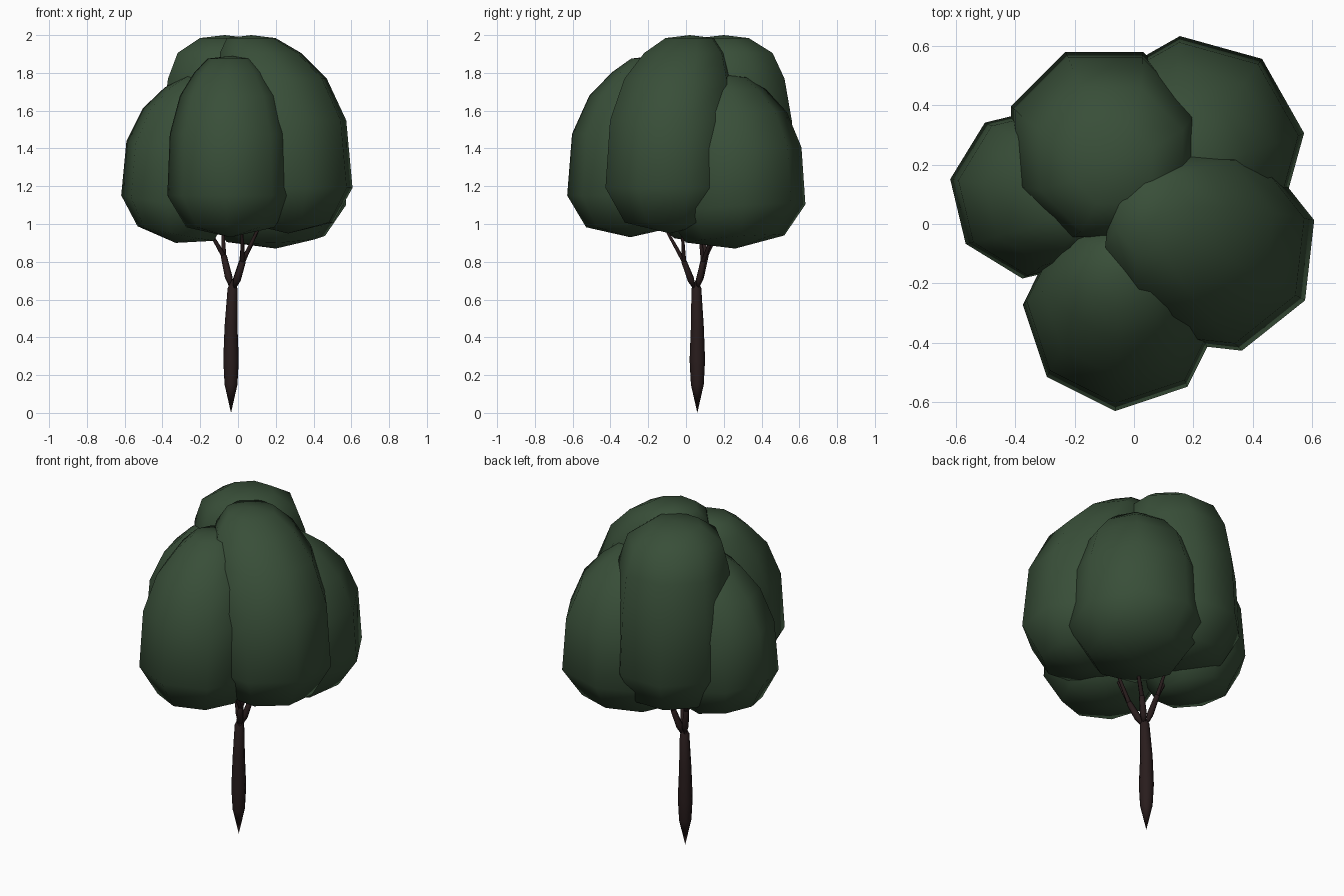
import bpy, bmesh
from math import sin, cos, pi, radians
from mathutils import Vector

if "Cube" in bpy.data.objects:
    bpy.data.objects.remove(bpy.data.objects["Cube"])


def material(name, color):
    m = bpy.data.materials.new(name)
    m.diffuse_color = color
    m.use_nodes = True
    m.node_tree.nodes["Principled BSDF"].inputs["Base Color"].default_value = m.diffuse_color
    return m


LEAF = material("leaf_green", (0.04, 0.077, 0.04, 1))
BARK = material("bark_brown", (0.022, 0.012, 0.012, 1))


def skin_rings(name, rings, start, end, mat):
    """Close a stack of rings with a pole at each end."""
    bm = bmesh.new()
    loops = [[bm.verts.new(p) for p in ring] for ring in rings]
    n = len(loops[0])
    a, b = bm.verts.new(start), bm.verts.new(end)
    for i in range(n):
        j = (i + 1) % n
        bm.faces.new((a, loops[0][j], loops[0][i]))
        for lo, hi in zip(loops, loops[1:]):
            bm.faces.new((lo[i], lo[j], hi[j], hi[i]))
        bm.faces.new((loops[-1][i], loops[-1][j], b))
    bmesh.ops.recalc_face_normals(bm, faces=bm.faces)
    for f in bm.faces:
        f.smooth = True
    me = bpy.data.meshes.new(name)
    bm.to_mesh(me)
    bm.free()
    me.materials.append(mat)
    ob = bpy.data.objects.new(name, me)
    bpy.context.collection.objects.link(ob)
    return ob


# Leaf clump profile: height fraction, radius fraction, lean to crown, fullness
PROFILE = [(0.055, 0.70, 0, 0), (0.23, 1.0, 0, 0), (0.57, 0.96, 0.1, 0),
           (0.78, 0.80, 0.4, 0.5), (0.91, 0.57, 0.75, 1), (0.985, 0.36, 1, 0.3)]


def clump(name, base, top, r, z0, z1, rot, full=0.0, tilt=0.0):
    base, top = Vector(base), Vector(top)
    out = (base - top).normalized()
    rings = []
    for t, k, lean, fat in PROFILE:
        c = base.lerp(top, lean)
        ring = []
        for i in range(8):
            a = radians(rot) + i * pi / 4
            off = Vector((cos(a), sin(a))) * r * (k + full * fat)
            # the outer side of the lower rings sits a little higher
            z = z0 + t * (z1 - z0) + tilt * (1 - t) * off.dot(out)
            ring.append((c.x + off.x, c.y + off.y, z))
        rings.append(ring)
    skin_rings(name, rings, (base.x, base.y, z0), (top.x, top.y, z1), LEAF)


def limb(name, path, radii, sides=8):
    """Tapered tube along a path whose end points are poles."""
    pts = [Vector(p) for p in path]
    rings = []
    for k in range(1, len(pts) - 1):
        d = (pts[k + 1] - pts[k - 1]).normalized()
        u = d.cross(Vector((0, 1, 0))).normalized()
        v = d.cross(u)
        rings.append([pts[k] + radii[k - 1] * (u * cos(2 * pi * i / sides) + v * sin(2 * pi * i / sides))
                      for i in range(sides)])
    skin_rings(name, rings, pts[0], pts[-1], BARK)


# Foliage
clump("leaf_clump_back_left", (-0.10, 0.265), (-0.07, 0.20), 0.34, 0.95, 2.0, 22.5, full=0.2)
clump("leaf_clump_right", (0.265, -0.085), (0.07, 0.02), 0.355, 0.95, 2.0, 16, full=0.06)
clump("leaf_clump_back_right", (0.20, 0.26), (0.16, 0.20), 0.375, 0.87, 1.79, 7, tilt=0.1)
clump("leaf_clump_front", (-0.04, -0.295), (-0.04, -0.17), 0.335, 0.93, 1.89, -4)
clump("leaf_clump_left", (-0.33, 0.105), (-0.17, 0.09), 0.292, 0.90, 1.80, -9, full=0.05, tilt=0.2)

# Trunk with pointed foot
X, Y = -0.037, 0.06
limb("trunk", [(X, Y, 0), (X, Y, 0.15), (X, Y, 0.28), (X, Y, 0.46), (X + 0.008, Y - 0.005, 0.66),
               (X + 0.008, Y - 0.005, 0.71)], [0.034, 0.041, 0.034, 0.026])

# Branches: each main limb forks into two twigs
FORKS = [((0.025, -0.01, 0.80), (0.02, -0.10, 0.96), (0.10, -0.02, 0.96)),
         ((-0.075, 0.105, 0.83), (-0.15, 0.09, 0.96), (-0.08, 0.17, 0.96)),
         ((0.02, 0.09, 0.80), (0.11, 0.15, 0.96), (0.03, 0.07, 0.98))]
root = Vector((X + 0.008, Y - 0.005, 0.63))
for n, (knee, *tips) in enumerate(FORKS, 1):
    knee = Vector(knee)
    near = root.lerp(knee, 0.45)
    limb(f"branch_{n}", [root, near, knee, knee + Vector((0, 0, 0.02))], [0.02, 0.016], 6)
    for m, tip in enumerate(tips, 1):
        tip = Vector(tip)
        limb(f"twig_{n}_{m}", [knee - Vector((0, 0, 0.02)), knee, knee.lerp(tip, 0.6),
                               tip, tip.lerp(knee, -0.5)], [0.013, 0.010, 0.008], 6)
